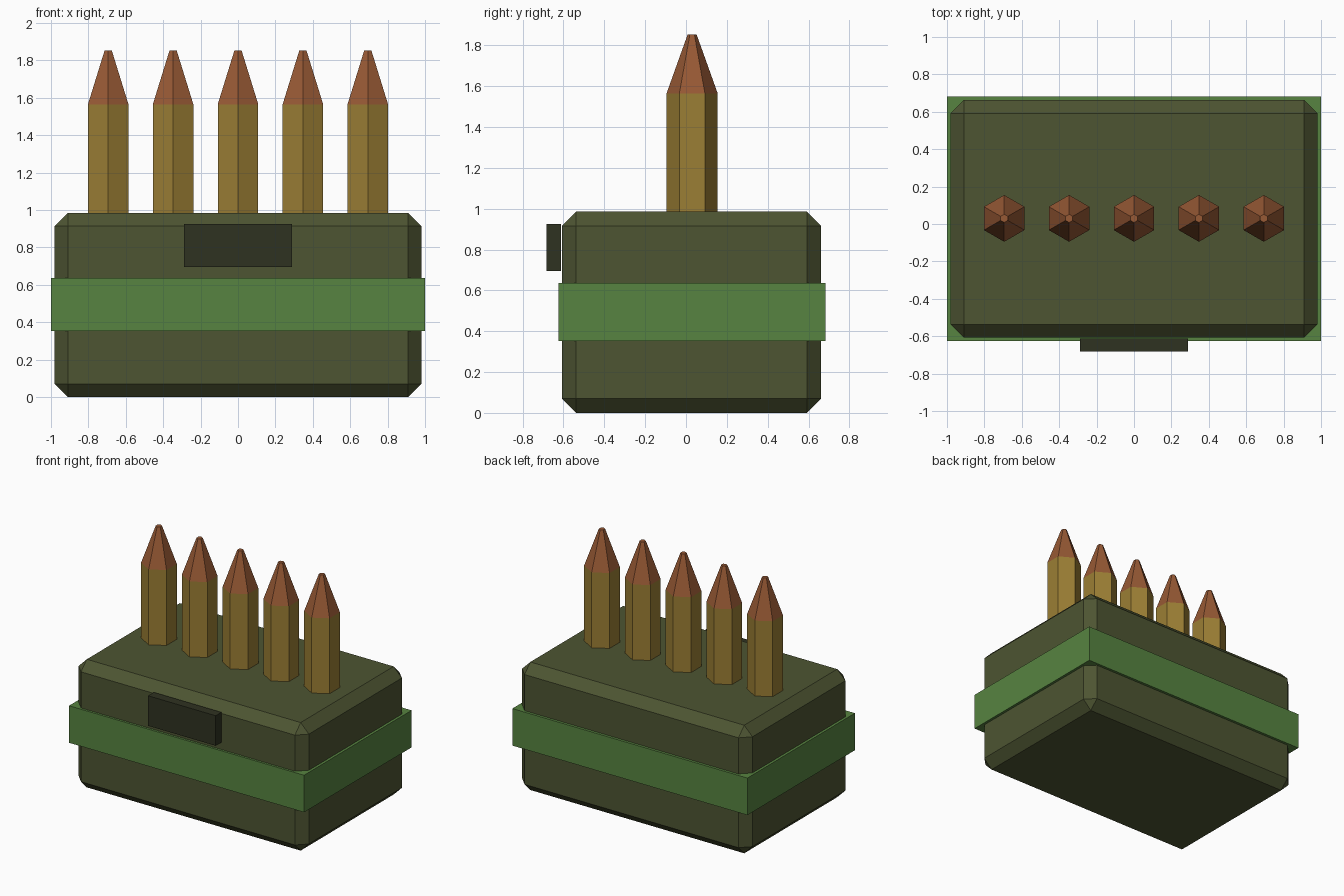
import bpy, math

if "Cube" in bpy.data.objects:
    bpy.data.objects.remove(bpy.data.objects["Cube"])


def material(name, rgb):
    m = bpy.data.materials.new(name)
    m.diffuse_color = (*rgb, 1)
    m.use_nodes = True
    m.node_tree.nodes["Principled BSDF"].inputs["Base Color"].default_value = m.diffuse_color
    return m


OLIVE = material("olive_paint", (0.075, 0.09, 0.032))
GREEN = material("green_band", (0.095, 0.23, 0.052))
DARK = material("dark_metal", (0.028, 0.032, 0.015))
BRASS = material("brass", (0.33, 0.21, 0.035))
COPPER = material("copper", (0.31, 0.1, 0.035))


def box(name, lo, hi, mat, bevel=0):
    centre = [(a + b) / 2 for a, b in zip(lo, hi)]
    bpy.ops.mesh.primitive_cube_add(size=1, location=centre)
    o = bpy.context.object
    o.name = name
    o.scale = [b - a for a, b in zip(lo, hi)]
    bpy.ops.object.transform_apply(location=False, rotation=False, scale=True)
    o.data.materials.append(mat)
    if bevel:
        m = o.modifiers.new("chamfer", 'BEVEL')
        m.width, m.segments = bevel, 1
    return o


def hex_cone(name, x, y, z0, z1, r0, r1, mat):
    bpy.ops.mesh.primitive_cone_add(vertices=6, radius1=r0, radius2=r1,
                                    depth=z1 - z0, location=(x, y, (z0 + z1) / 2))
    o = bpy.context.object
    o.name = name
    o.data.materials.append(mat)
    return o


# Chamfered ammunition box, band and front latch
box("box_body", (-0.98, -0.608, 0), (0.98, 0.662, 0.985), OLIVE, 0.07)
box("band", (-1, -0.625, 0.352), (1, 0.682, 0.637), GREEN)
box("latch", (-0.288, -0.682, 0.695), (0.288, -0.612, 0.926), DARK)

# Row of five six-sided cartridges
for i in range(5):
    x = (i - 2) * 0.347
    hex_cone(f"cartridge_case_{i + 1}", x, 0.03, 0.983, 1.565, 0.125, 0.125, BRASS)
    hex_cone(f"cartridge_tip_{i + 1}", x, 0.03, 1.565, 1.853, 0.125, 0.022, COPPER)
